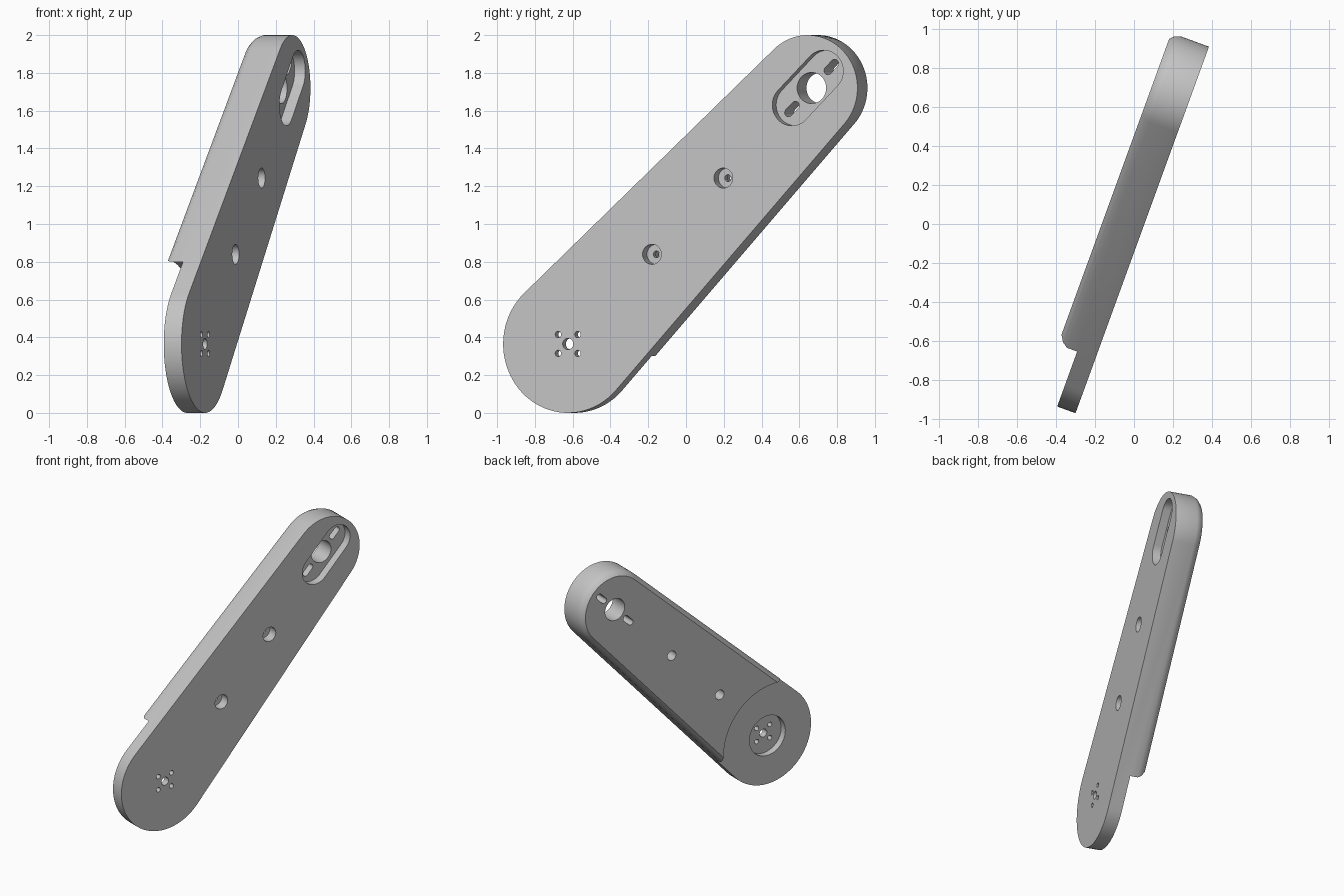
import bpy, bmesh
from math import sin, cos, asin, atan2, pi, radians, hypot
from mathutils import Matrix, Vector

if "Cube" in bpy.data.objects:
    bpy.data.objects.remove(bpy.data.objects["Cube"], do_unlink=True)

# Plate frame: local x runs along the plate, local y is up, depth goes inward
TILT = radians(20)
U = Vector((sin(TILT), cos(TILT), 0))
N = Vector((cos(TILT), -sin(TILT), 0))
UP = Vector((0, 0, 1))
FRAME = Matrix((U, UP, N)).transposed().to_4x4()
FRAME.translation = N * 0.05

LOW, HIGH = Vector((-0.647, 0.365)), Vector((0.704, 1.72))
R_LOW, R_HIGH = 0.365, 0.28
THICK, THIN = 0.205, 0.1
AXIS = (HIGH - LOW).normalized()
THROUGH = (-0.1, 0.4)


def outline(c0, r0, c1, r1, steps):
    """Two round ends joined by their tangent lines."""
    d = c1 - c0
    theta = atan2(d.y, d.x)
    half = pi / 2 - (asin((r0 - r1) / d.length) if d.length > 0 else 0)
    pts = []
    for c, r, a0, a1 in ((c1, r1, theta - half, theta + half),
                         (c0, r0, theta + half, theta + 2 * pi - half)):
        for i in range(steps + 1):
            a = a0 + (a1 - a0) * i / steps
            p = c + Vector((cos(a), sin(a))) * r
            if all((p - q).length > 1e-5 for q in pts):
                pts.append(p)
    return pts


def loft(name, layers):
    """Solid through a list of (outline, depth) layers."""
    bm = bmesh.new()
    rings = [[bm.verts.new((p.x, p.y, -depth)) for p in pts] for pts, depth in layers]
    n = len(rings[0])
    for a, b in zip(rings, rings[1:]):
        for i in range(n):
            j = (i + 1) % n
            bm.faces.new((a[i], a[j], b[j], b[i]))
    bm.faces.new(rings[0])
    bm.faces.new(rings[-1])
    bmesh.ops.recalc_face_normals(bm, faces=bm.faces)
    bm.transform(FRAME)
    mesh = bpy.data.meshes.new(name)
    bm.to_mesh(mesh)
    bm.free()
    obj = bpy.data.objects.new(name, mesh)
    bpy.context.collection.objects.link(obj)
    return obj


# Arm body with a softened rear edge
profile = ((0, 0), (0, 0.155), (0.012, 0.185), (0.033, THICK))
arm = loft("arm_plate", [(outline(LOW, R_LOW - inset, HIGH, R_HIGH - inset, 40), depth)
                         for inset, depth in profile])
bpy.context.view_layer.objects.active = arm
arm.select_set(True)


def cut(center, r, depths, half_len=0, steps=16):
    """Cut a round hole, or a slot lying along the arm."""
    a, b = center - AXIS * half_len, center + AXIS * half_len
    pts = outline(a, r, b, r, steps)
    cutter = loft("cutter", [(pts, d) for d in depths])
    cutter.hide_render = True
    mod = arm.modifiers.new("cut", 'BOOLEAN')
    mod.operation = 'DIFFERENCE'
    mod.solver = 'EXACT'
    mod.object = cutter
    bpy.ops.object.modifier_apply(modifier=mod.name)
    bpy.data.objects.remove(cutter, do_unlink=True)


# Thinned lower end and its round rear recess
cut(LOW, 0.44, (THIN, 0.4), steps=40)
cut(LOW, 0.15, (0.05, 0.4), steps=24)

# Hub hole with four screw holes
cut(LOW, 0.03, THROUGH)
for sx in (-1, 1):
    for sz in (-1, 1):
        cut(LOW + Vector((sx * 0.055, sz * 0.05)), 0.017, THROUGH, steps=10)

# Counterbored bolt holes along the arm
for dist in (0.67, 1.24):
    c = LOW + AXIS * dist
    cut(c, 0.053, (-0.1, 0.07))
    cut(c, 0.036, (0.11, 0.4))
    cut(c, 0.018, THROUGH, steps=10)

# Upper slot pocket, shaft hole and adjustment slots
cut(HIGH, 0.11, (-0.1, 0.06), half_len=0.127, steps=24)
cut(HIGH, 0.082, THROUGH, steps=20)
for side in (-1, 1):
    cut(HIGH + AXIS * side * 0.157, 0.022, THROUGH, half_len=0.027, steps=10)

# Plain grey finish
mat = bpy.data.materials.new("light_grey")
mat.use_nodes = True
grey = (0.55, 0.55, 0.55, 1)
mat.diffuse_color = grey
mat.node_tree.nodes["Principled BSDF"].inputs["Base Color"].default_value = grey
arm.data.materials.clear()
arm.data.materials.append(mat)
bpy.ops.object.shade_smooth_by_angle(angle=radians(30))
